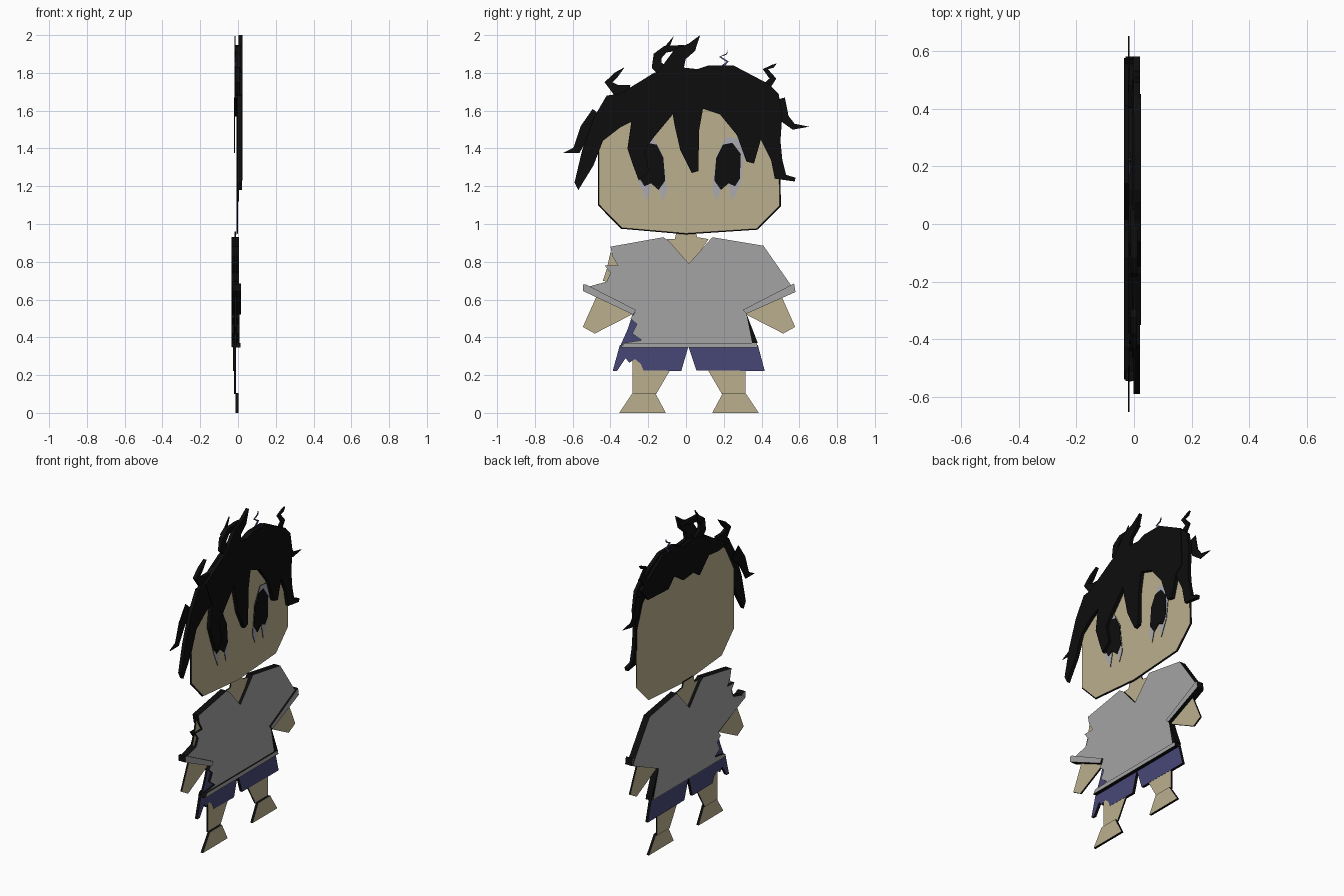
import bpy, bmesh
from mathutils import Vector


def material(name, rgb):
    m = bpy.data.materials.new(name)
    m.diffuse_color = (*rgb, 1)
    return m


SKIN = material("skin", (0.50, 0.43, 0.27))
CLOTH = material("grey cloth", (0.37, 0.37, 0.37))
NAVY = material("navy cloth", (0.064, 0.064, 0.185))
EYE = material("eye grey", (0.40, 0.40, 0.44))
BLACK = material("black", (0.004, 0.004, 0.004))


def plate(name, pts, x0, x1, mat, rim=BLACK, front_scale=1.0):
    """Extrude a (y, z) outline from x0 to x1; the rim gets its own colour."""
    bm = bmesh.new()
    cy = sum(p[0] for p in pts) / len(pts)
    cz = sum(p[1] for p in pts) / len(pts)
    back = [bm.verts.new((x0, y, z)) for y, z in pts]
    front = [bm.verts.new((x1, cy + (y - cy) * front_scale,
                           cz + (z - cz) * front_scale)) for y, z in pts]
    caps = [bm.faces.new(back), bm.faces.new(front)]
    for i in range(len(pts)):
        j = (i + 1) % len(pts)
        f = bm.faces.new((back[i], back[j], front[j], front[i]))
        f.material_index = 1
    bmesh.ops.recalc_face_normals(bm, faces=bm.faces)
    bmesh.ops.triangulate(bm, faces=caps)
    me = bpy.data.meshes.new(name)
    bm.to_mesh(me)
    bm.free()
    me.materials.append(mat)
    me.materials.append(rim)
    ob = bpy.data.objects.new(name, me)
    bpy.context.collection.objects.link(ob)
    return ob


def strand(name, path, width, x0, x1, mat=BLACK):
    """Tapered ribbon along a (y, z) path, wide at the root, pointed at the tip."""
    left, right = [], []
    n = len(path) - 1
    for i in range(n):
        a, b = Vector(path[max(i - 1, 0)]), Vector(path[i + 1])
        d = (b - a).normalized()
        w = width * 0.5 * (1 - 0.8 * i / n)
        p = Vector(path[i])
        left.append((p.x - d.y * w, p.y + d.x * w))
        right.append((p.x + d.y * w, p.y - d.x * w))
    plate(name, left + [path[-1]] + right[::-1], x0, x1, mat, mat)


def mirror(pts, axis=0.0):
    return [(2 * axis - y, z) for y, z in pts][::-1]


# Head and neck
plate("head", [(-.467, 1.1), (-.345, .975), (0, .945), (.38, .97), (.503, 1.095),
               (.495, 1.45), (.44, 1.6), (.3, 1.72), (-.3, 1.7), (-.38, 1.63),
               (-.467, 1.47)], -.007, .001, SKIN, front_scale=.986)
plate("neck", [(-.05, .96), (.05, .96), (.06, .93), (.12, .92), (.015, .77),
               (-.1, .92), (-.06, .92)], -.018, -.01, SKIN)

# Eyes
eye = [(.14, 1.18), (.165, 1.12), (.185, 1.2), (.225, 1.215), (.245, 1.12),
       (.29, 1.22), (.308, 1.36), (.305, 1.45), (.215, 1.46), (.16, 1.36)]
iris = [(.16, 1.35), (.195, 1.42), (.245, 1.43), (.29, 1.37), (.285, 1.24),
        (.26, 1.2), (.225, 1.215), (.185, 1.18), (.15, 1.23)]
plate("right_eye", eye, 0, .004, EYE)
plate("right_iris", iris, .003, .007, BLACK)
plate("left_eye", mirror(eye, .02), 0, .004, EYE)
plate("left_iris", mirror(iris, .02), .003, .007, BLACK)

# Hair: fringe with crown, side locks, back flap
plate("fringe", [(-.35, 1.69), (-.25, 1.75), (-.17, 1.8), (-.03, 1.83), (.06, 1.82),
                 (.12, 1.84), (.25, 1.84), (.44, 1.74), (.45, 1.5), (.4, 1.46),
                 (.36, 1.32), (.32, 1.33), (.27, 1.47), (.18, 1.58), (.09, 1.61),
                 (.07, 1.5), (.065, 1.28), (.03, 1.27), (-.03, 1.39), (-.06, 1.52),
                 (-.07, 1.58), (-.17, 1.46), (-.22, 1.39), (-.195, 1.28),
                 (-.25, 1.23), (-.28, 1.31), (-.31, 1.4), (-.29, 1.54)],
      .001, .024, BLACK)
plate("left_side_lock", [(-.25, 1.75), (-.35, 1.69), (-.42, 1.68), (-.49, 1.56),
                         (-.55, 1.39), (-.59, 1.22), (-.57, 1.18), (-.49, 1.31),
                         (-.44, 1.44), (-.35, 1.51), (-.25, 1.56)],
      -.002, .02, BLACK)
plate("right_side_lock", [(.38, 1.77), (.44, 1.74), (.49, 1.69), (.51, 1.58),
                          (.5, 1.44), (.51, 1.34), (.53, 1.26), (.58, 1.245),
                          (.575, 1.225), (.47, 1.24), (.45, 1.34), (.38, 1.48)],
      -.002, .02, BLACK)
plate("back_hair", [(-.38, 1.665), (-.3, 1.65), (-.2, 1.66), (-.11, 1.57),
                    (-.05, 1.61), (.05, 1.6), (.14, 1.66), (.2, 1.6), (.4, 1.61),
                    (.47, 1.69), (.25, 1.835), (.12, 1.835), (.06, 1.815),
                    (-.03, 1.825), (-.17, 1.795), (-.35, 1.69)], -.019, -.003, BLACK)

# Loose curls and flicks
strand("top_curl", [(-.1, 1.76), (-.06, 1.84), (-.03, 1.9), (.03, 1.935), (.075, 2.0)],
       .13, .002, .024)
strand("top_loop", [(-.1, 1.79), (-.155, 1.84), (-.15, 1.89), (-.11, 1.925),
                    (-.02, 1.935), (.05, 1.94)], .07, -.012, .012)
strand("top_tip", [(-.14, 1.9), (-.1, 1.935), (-.065, 1.995)], .04, -.019, -.012)
strand("left_curl", [(-.3, 1.7), (-.37, 1.71), (-.41, 1.75), (-.37, 1.79), (-.325, 1.83)],
       .07, -.012, .01)
strand("right_curl", [(.42, 1.72), (.46, 1.77), (.42, 1.82), (.46, 1.835), (.48, 1.85)],
       .045, -.019, -.008)
strand("left_flick", [(-.46, 1.58), (-.53, 1.5), (-.58, 1.39), (-.652, 1.375)],
       .09, -.02, -.015)
strand("right_flick", [(.49, 1.66), (.52, 1.56), (.57, 1.515), (.652, 1.515)],
       .07, -.02, -.015)
strand("navy_curl", [(.19, 1.83), (.22, 1.86), (.18, 1.885), (.215, 1.9), (.222, 1.92)],
       .016, -.018, -.012, NAVY)

# Shirt with a torn left side, then its cuffs and hem
plate("shirt", [(-.4, .88), (-.12, .93), (-.09, .91), (.015, .79), (.14, .93),
                (.41, .885), (.56, .67), (.575, .64), (.32, .525), (.375, .35),
                (-.345, .35), (-.33, .37), (-.235, .385), (-.285, .42), (-.26, .47),
                (-.295, .5), (-.27, .53), (-.54, .645), (-.51, .67), (-.42, .695),
                (-.4, .74), (-.43, .78), (-.36, .78), (-.39, .83)],
      -.035, .006, CLOTH)
plate("left_cuff", [(-.545, .68), (-.53, .68), (-.265, .545), (-.28, .52), (-.545, .645)],
      -.03, .016, CLOTH)
plate("right_cuff", [(.572, .685), (.58, .64), (.32, .525), (.3, .545)],
      -.03, .016, CLOTH)
plate("hem", [(-.345, .345), (-.325, .37), (.375, .37), (.38, .345)], -.03, .014, CLOTH)
plate("side_shadow", [(.318, .53), (.35, .37), (.38, .37)], -.03, .009, BLACK)

# Arms, with skin showing through the torn sleeve
arm = [(.578, .455), (.515, .42), (.3, .53), (.32, .6), (.5, .63)]
plate("right_arm", arm, -.018, -.008, SKIN)
plate("left_arm", mirror(arm, .016), -.018, -.008, SKIN)
plate("torn_sleeve_skin", [(-.4, .85), (-.35, .8), (-.37, .68), (-.44, .7), (-.42, .76)],
      -.018, -.008, SKIN)

# Shorts, with a ragged left leg and a torn flap at the side
plate("right_shorts_leg", [(.01, .36), (.055, .225), (.417, .222), (.38, .36)],
      -.027, -.01, NAVY)
plate("left_shorts_leg", [(-.35, .36), (-.388, .222), (-.365, .222), (-.32, .29),
                          (-.3, .265), (-.27, .285), (-.24, .26), (-.225, .225),
                          (-.025, .222), (.015, .36)], -.027, -.01, NAVY)
plate("shorts_flap", [(-.35, .35), (-.2, .37), (-.23, .42), (-.24, .5), (-.28, .53),
                      (-.31, .44)], -.02, -.008, NAVY)

# Legs and feet
leg = [(.08, .32), (.12, .22), (.19, .1), (.315, .1), (.315, .32)]
foot = [(.14, .002), (.195, .105), (.315, .105), (.385, 0), (.14, 0)]
for side, fix in (("right", list), ("left", lambda p: mirror(p, .016))):
    plate(side + "_leg", fix(leg), -.02, -.011, SKIN)
    plate(side + "_foot", fix(foot), -.012, .003, SKIN)
